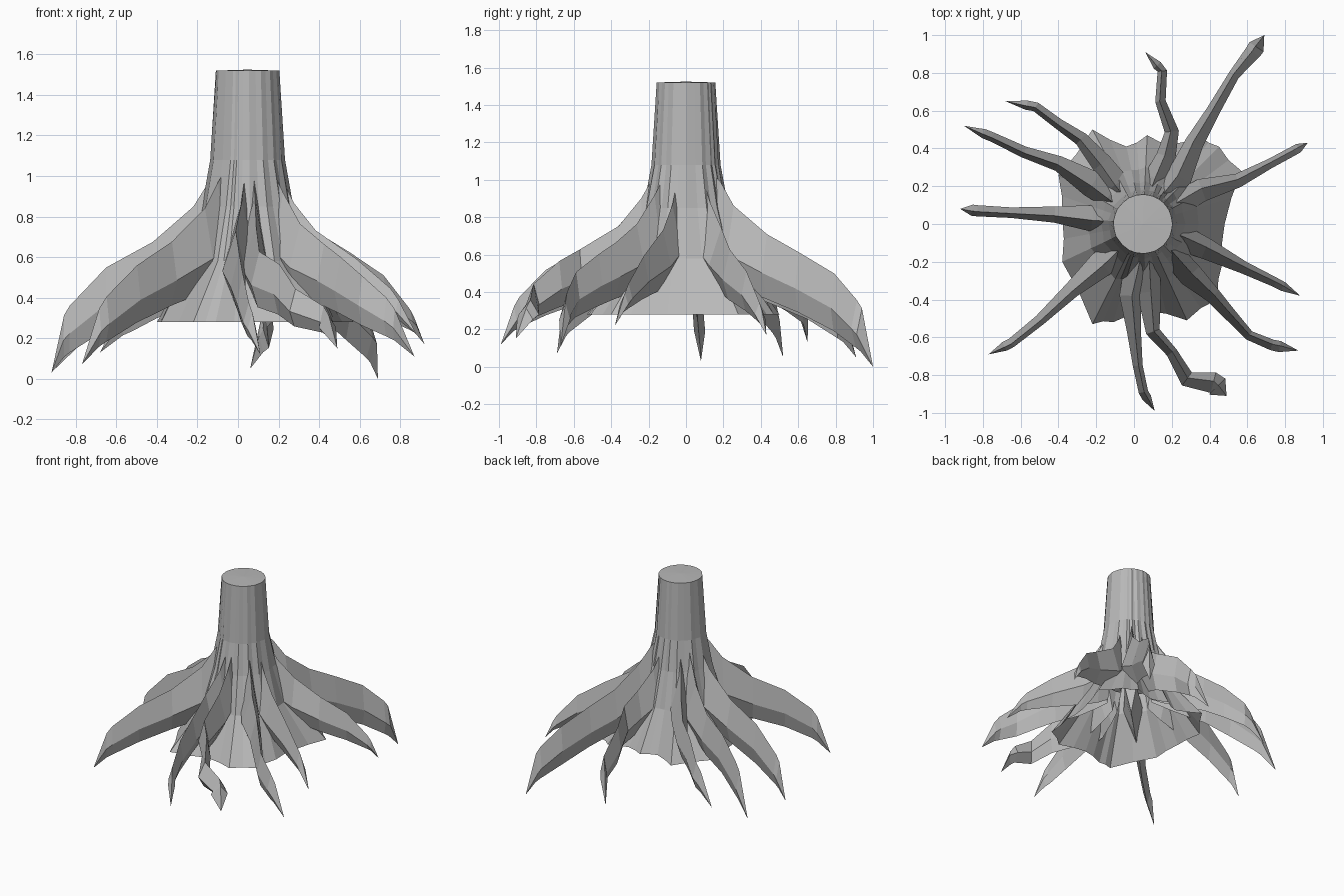
import bpy, bmesh
from mathutils import Vector

old = bpy.data.objects.get("Cube")
if old:
    bpy.data.objects.remove(old, do_unlink=True)

bark = bpy.data.materials.new("grey bark")
bark.use_nodes = True
GREY = (0.48, 0.48, 0.48, 1)
bark.diffuse_color = GREY
bark.node_tree.nodes["Principled BSDF"].inputs["Base Color"].default_value = GREY

CENTRE = Vector((0.047, 0.0))


def finish(bm, name):
    """Turn a bmesh into a flat shaded object."""
    bmesh.ops.recalc_face_normals(bm, faces=bm.faces)
    mesh = bpy.data.meshes.new(name)
    bm.to_mesh(mesh)
    bm.free()
    mesh.materials.append(bark)
    obj = bpy.data.objects.new(name, mesh)
    bpy.context.collection.objects.link(obj)


def bridge(bm, a, b):
    for i in range(len(a)):
        j = (i + 1) % len(a)
        bm.faces.new((a[i], a[j], b[j], b[i]))


def lerp_table(table, t):
    """Piecewise linear lookup in (key, value) pairs."""
    for (k0, v0), (k1, v1) in zip(table, table[1:]):
        if t <= k1:
            return v0 + (v1 - v0) * max(0, (t - k0) / (k1 - k0))
    return table[-1][1]


# Trunk: jagged open skirt narrowing into a fluted, then round column
rim = [Vector(p) for p in (
    (0.48, 0.0), (0.57, 0.28), (0.45, 0.41), (0.35, 0.47), (0.2, 0.42),
    (0.07, 0.47), (-0.04, 0.41), (-0.22, 0.5), (-0.4, 0.26), (-0.38, 0.04),
    (-0.38, -0.2), (-0.22, -0.53), (-0.11, -0.52), (0.07, -0.46),
    (0.28, -0.51), (0.44, -0.4), (0.47, -0.2))]
outline = []
for i, p in enumerate(rim):
    q = rim[(i + 1) % len(rim)]
    outline += [p, CENTRE + ((p + q) / 2 - CENTRE) * 0.98]

bm = bmesh.new()
previous = None
# Each level: height, radius, share of the jagged outline, depth of the flutes
for z, radius, jag, flute in ((0.28, 0, 1, 0), (0.58, 0.26, 0.2, 0.03),
                              (0.85, 0.215, 0.05, 0.05), (1.08, 0.185, 0, 0.04),
                              (1.52, 0.157, 0, 0.01)):
    ring = []
    for i, p in enumerate(outline):
        d = p - CENTRE
        r = radius * (1 - flute * (i % 2))
        xy = CENTRE + d.normalized() * r * (1 - jag) + d * jag
        ring.append(bm.verts.new((xy.x, xy.y, z)))
    if previous:
        bridge(bm, previous, ring)
    previous = ring
hub = bm.verts.new((CENTRE.x, CENTRE.y, 1.525))
for i, v in enumerate(previous):
    bm.faces.new((v, previous[(i + 1) % len(previous)], hub))
finish(bm, "trunk")

# Roots: upper edge, lower edge and half width along the reach of a root
UPPER = ((0.16, 1.04), (0.25, 0.88), (0.36, 0.75), (0.55, 0.635), (0.72, 0.55),
         (0.87, 0.42), (0.95, 0.29))
LOWER = ((0.1, 0.52), (0.3, 0.42), (0.5, 0.36), (0.7, 0.29), (0.87, 0.21), (0.95, 0.16))
WIDTH = ((0.13, 0.04), (0.3, 0.075), (0.45, 0.045), (0.75, 0.026))


def root(name, tip_z, points, tip_width=0.025):
    """Tall, thin blade of diamond section that droops to a pointed tip."""
    path = [Vector(p) for p in points]
    reach = (path[-1] - CENTRE).length
    path.insert(1, path[0].lerp(path[1], 0.4))
    path.insert(-1, path[-2].lerp(path[-1], 0.3))
    widths = WIDTH + ((0.93, tip_width),)
    bm = bmesh.new()
    previous = None
    for i, p in enumerate(path[:-1]):
        along = (path[i + 1] - path[max(i - 1, 0)]).normalized()
        side = Vector((-along.y, along.x))
        f = (p - CENTRE).length / reach
        top = lerp_table(UPPER, f)
        low = lerp_table(LOWER, f) + (tip_z - 0.1) * f * f
        w = lerp_table(widths, f)
        mid = low + (top - low) * 0.4
        ring = [bm.verts.new((p.x + side.x * s, p.y + side.y * s, z))
                for s, z in ((w * 0.15, top), (w, mid), (-w * 0.1, low), (-w, mid))]
        if previous:
            bridge(bm, previous, ring)
        else:
            bm.faces.new(ring)
        previous = ring
    end = bm.verts.new((path[-1].x, path[-1].y, tip_z))
    for i in range(4):
        bm.faces.new((previous[i], previous[(i + 1) % 4], end))
    finish(bm, name)


root("root_back_left", 0.0, ((0.14, 0.13), (0.24, 0.25), (0.32, 0.43), (0.42, 0.6),
                             (0.53, 0.79), (0.63, 0.91), (0.69, 1.0)), 0.045)
root("root_left_rear", 0.17, ((0.19, 0.08), (0.36, 0.18), (0.55, 0.23),
                              (0.72, 0.32), (0.85, 0.39), (0.92, 0.43)))
root("root_left_fore", 0.22, ((0.2, -0.05), (0.38, -0.13), (0.58, -0.23),
                              (0.75, -0.31), (0.88, -0.38)))
root("root_front_left", 0.11, ((0.16, -0.11), (0.3, -0.27), (0.42, -0.38), (0.5, -0.47),
                               (0.61, -0.59), (0.73, -0.64), (0.87, -0.67)), 0.03)
root("root_front_bent", 0.15, ((0.07, -0.16), (0.08, -0.36), (0.1, -0.57), (0.2, -0.68),
                               (0.28, -0.82), (0.42, -0.84), (0.49, -0.91)), 0.06)
root("root_front", 0.12, ((0.03, -0.16), (-0.02, -0.38), (0.0, -0.57), (0.02, -0.75),
                          (0.05, -0.89), (0.11, -0.99)))
root("root_front_right", 0.07, ((-0.06, -0.11), (-0.17, -0.21), (-0.33, -0.35),
                                (-0.5, -0.51), (-0.65, -0.63), (-0.77, -0.69)))
root("root_right", 0.03, ((-0.11, 0.02), (-0.22, 0.03), (-0.42, 0.05), (-0.65, 0.06),
                          (-0.83, 0.07), (-0.92, 0.08)), 0.03)
root("root_right_rear", 0.05, ((-0.08, 0.1), (-0.22, 0.21), (-0.4, 0.32),
                               (-0.58, 0.38), (-0.75, 0.46), (-0.9, 0.52)))
root("root_back_right", 0.13, ((-0.04, 0.14), (-0.17, 0.32), (-0.28, 0.45),
                               (-0.4, 0.53), (-0.52, 0.62), (-0.68, 0.65)))
root("root_back", 0.05, ((0.09, 0.16), (0.17, 0.36), (0.2, 0.49), (0.14, 0.65),
                         (0.15, 0.81), (0.06, 0.91)))
